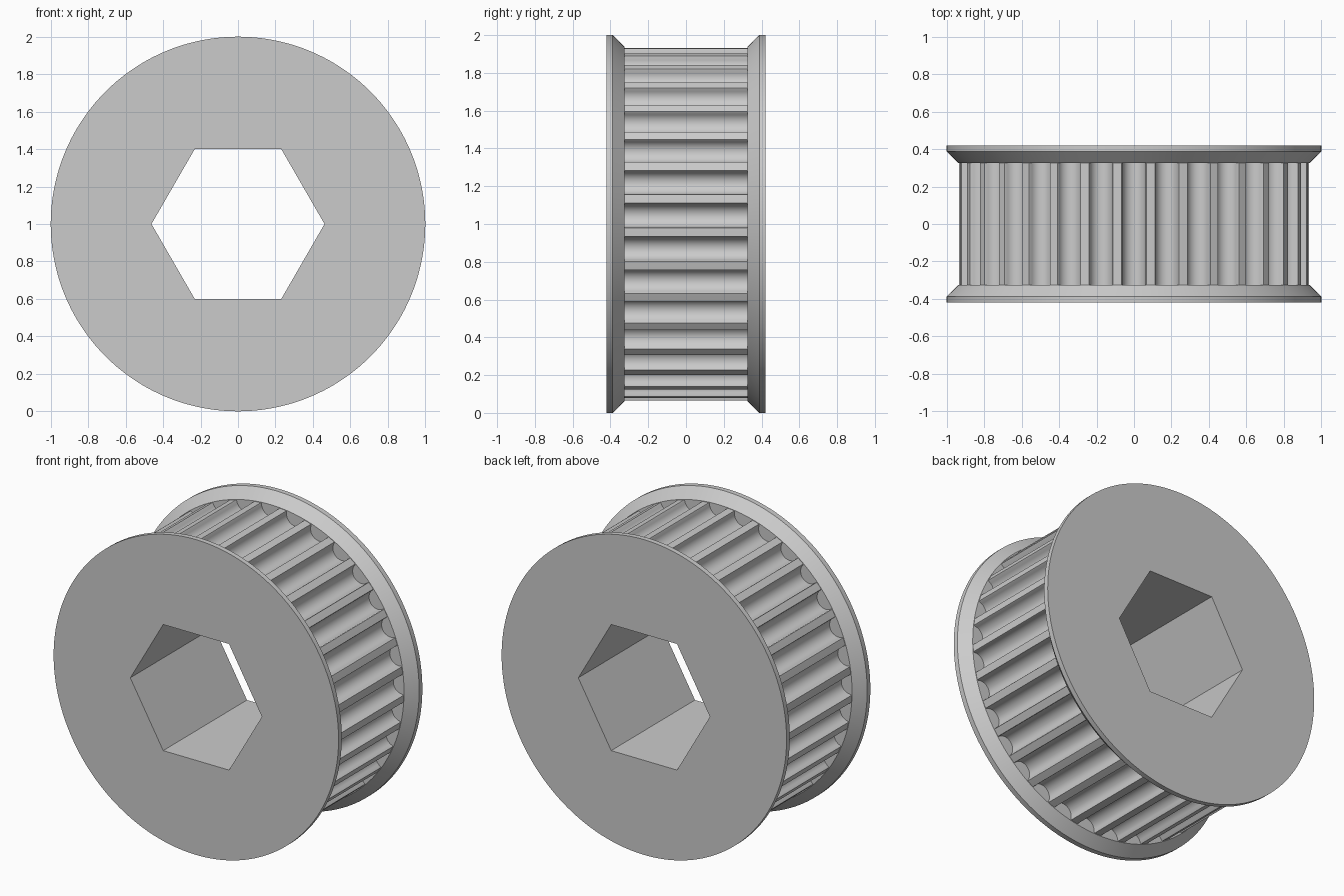
import bpy, bmesh, math
from math import sin, cos, pi

cube = bpy.data.objects.get("Cube")
if cube:
    bpy.data.objects.remove(cube)

TEETH = 33
TIP_R, RIM_R = 0.935, 1.0
HALF_CORE, HALF_BEVEL, HALF_WIDTH = 0.325, 0.388, 0.42
GROOVE_R, GROOVE_SINK = 0.0625, 0.009
HEX_R = 0.4 / cos(pi / 6)

metal = bpy.data.materials.new("light grey metal")
metal.use_nodes = True
grey = (0.6, 0.6, 0.6, 1)
metal.diffuse_color = grey
metal.node_tree.nodes["Principled BSDF"].inputs["Base Color"].default_value = grey


def circle(radius, count):
    return [(radius * cos(2 * pi * i / count), radius * sin(2 * pi * i / count))
            for i in range(count)]


def tooth_outline():
    """Narrow flat lands with round-bottomed grooves, one groove at the top."""
    pitch = 2 * pi / TEETH
    half_open = 0.066 / TIP_R
    points = []
    for t in range(TEETH):
        mid = pi / 2 + t * pitch
        # each groove point is (sideways, outward) from the wheel centre
        groove = [(-TIP_R * sin(half_open), TIP_R * cos(half_open))]
        for i in range(13):
            a = pi * i / 12
            groove.append((-GROOVE_R * cos(a), TIP_R - GROOVE_SINK - GROOVE_R * sin(a)))
        groove.append((TIP_R * sin(half_open), TIP_R * cos(half_open)))
        for s, r in groove:
            points.append((r * cos(mid) - s * sin(mid), r * sin(mid) + s * cos(mid)))
        # middle of the land between two grooves
        land = mid + pitch / 2
        points.append((TIP_R * cos(land), TIP_R * sin(land)))
    # order by angle follows the sweep direction of each groove
    return points


def hex_ring(name, layers):
    """Loft outlines along y, bore a hexagon through and close both ends."""
    bm = bmesh.new()

    def loop(points, y):
        return [bm.verts.new((x, y, z + 1)) for x, z in points]

    def wall(a, b):
        for i in range(len(a)):
            j = (i + 1) % len(a)
            bm.faces.new((a[i], a[j], b[j], b[i]))

    outer = [loop(points, y) for points, y in layers]
    bore = [loop(circle(HEX_R, 6), y) for y in (layers[0][1], layers[-1][1])]
    for a, b in zip(outer, outer[1:]):
        wall(a, b)
    wall(*bore)
    for rim, hole in ((outer[0], bore[0]), (outer[-1], bore[1])):
        edges = [bm.edges.get((ring[i - 1], ring[i]))
                 for ring in (rim, hole) for i in range(len(ring))]
        bmesh.ops.triangle_fill(bm, edges=edges, use_beauty=True)
    bmesh.ops.recalc_face_normals(bm, faces=bm.faces)
    mesh = bpy.data.meshes.new(name)
    bm.to_mesh(mesh)
    bm.free()
    mesh.materials.append(metal)
    obj = bpy.data.objects.new(name, mesh)
    bpy.context.collection.objects.link(obj)
    bpy.ops.object.select_all(action="DESELECT")
    obj.select_set(True)
    bpy.context.view_layer.objects.active = obj
    bpy.ops.object.shade_smooth_by_angle(angle=math.radians(30))
    return obj


# Toothed belt surface
teeth = tooth_outline()
hex_ring("toothed_core", [(teeth, -HALF_CORE), (teeth, HALF_CORE)])

# Bevelled belt guides at both ends
rim = circle(RIM_R, 144)
foot = circle(TIP_R + 0.003, 144)
for name, side in (("front_flange", -1), ("back_flange", 1)):
    hex_ring(name, [(foot, side * HALF_CORE), (rim, side * HALF_BEVEL),
                    (rim, side * HALF_WIDTH)])
